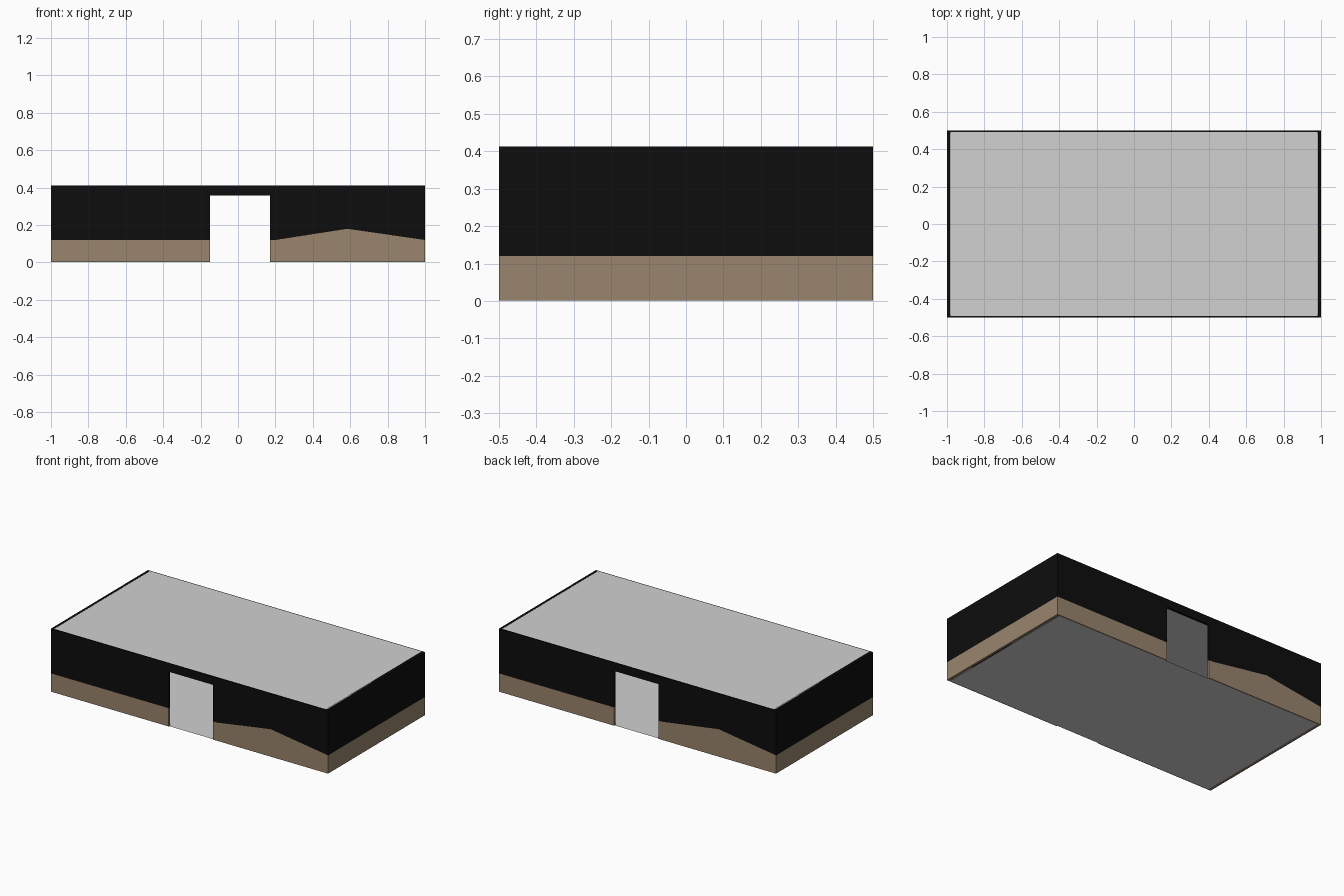
import bpy, bmesh
from mathutils import Matrix
import math

if "Cube" in bpy.data.objects:
    bpy.data.objects.remove(bpy.data.objects["Cube"])

H, BAND, T, DOOR_H = 0.412, 0.12, 0.015, 0.358
PEAK_X, PEAK_Z, Z0 = 0.585, 0.18, 0.001


def material(name, rgb):
    m = bpy.data.materials.new(name)
    m.diffuse_color = (*rgb, 1)
    m.use_nodes = True
    m.node_tree.nodes["Principled BSDF"].inputs["Base Color"].default_value = m.diffuse_color
    return m


black = material("black wall paint", (0.004, 0.004, 0.004))
tan = material("tan stone", (0.315, 0.232, 0.153))
grey = material("light grey", (0.64, 0.64, 0.64))


def finish(name, bm, mat, matrix):
    bmesh.ops.recalc_face_normals(bm, faces=bm.faces[:])
    bm.transform(matrix)
    me = bpy.data.meshes.new(name)
    bm.to_mesh(me)
    bm.free()
    me.materials.append(mat)
    bpy.context.collection.objects.link(bpy.data.objects.new(name, me))


def panel(name, profile, y, mat, matrix=Matrix()):
    """Extrude an x-z outline from y, inwards by the wall thickness."""
    bm = bmesh.new()
    face = bm.faces.new([bm.verts.new((x, y, z)) for x, z in profile])
    ext = bmesh.ops.extrude_face_region(bm, geom=[face], use_keep_orig=True)
    verts = [v for v in ext["geom"] if isinstance(v, bmesh.types.BMVert)]
    bmesh.ops.translate(bm, verts=verts, vec=(0, T, 0))
    finish(name, bm, mat, matrix)


def sheet(name, z, mat):
    bm = bmesh.new()
    bmesh.ops.create_grid(bm, x_segments=1, y_segments=1, size=1)
    finish(name, bm, mat, Matrix.Translation((0, 0, z)) @ Matrix.Diagonal((0.982, 0.493, 1, 1)))


def long_wall(side, a, b, matrix):
    """Wall with a doorway from a to b and a raised band right of it."""
    rise = [(b, BAND), (b + 0.03, BAND), (PEAK_X, PEAK_Z), (1, BAND)]
    panel(side + "_band_left", [(-1, Z0), (a, Z0), (a, BAND), (-1, BAND)], -0.5, tan, matrix)
    panel(side + "_band_right", [(1, Z0), (b, Z0)] + rise, -0.5, tan, matrix)
    panel(side + "_upper_wall", [(-1, BAND), (a, BAND), (a, DOOR_H), (b, DOOR_H)]
          + rise + [(1, H), (-1, H)], -0.5, black, matrix)


# Front and back walls, the doorways line up
long_wall("front", -0.15, 0.17, Matrix())
long_wall("back", -0.17, 0.15, Matrix.Rotation(math.pi, 4, 'Z'))

# End walls
w = 0.5 - T
for side, angle in (("right", 90), ("left", -90)):
    turn = Matrix.Rotation(math.radians(angle), 4, 'Z')
    panel(side + "_band", [(-w, Z0), (w, Z0), (w, BAND), (-w, BAND)], -1, tan, turn)
    panel(side + "_upper_wall", [(-w, BAND), (w, BAND), (w, H), (-w, H)], -1, black, turn)

# Floor and ceiling sheets
sheet("floor", 0, grey)
sheet("ceiling", H + 0.001, grey)
